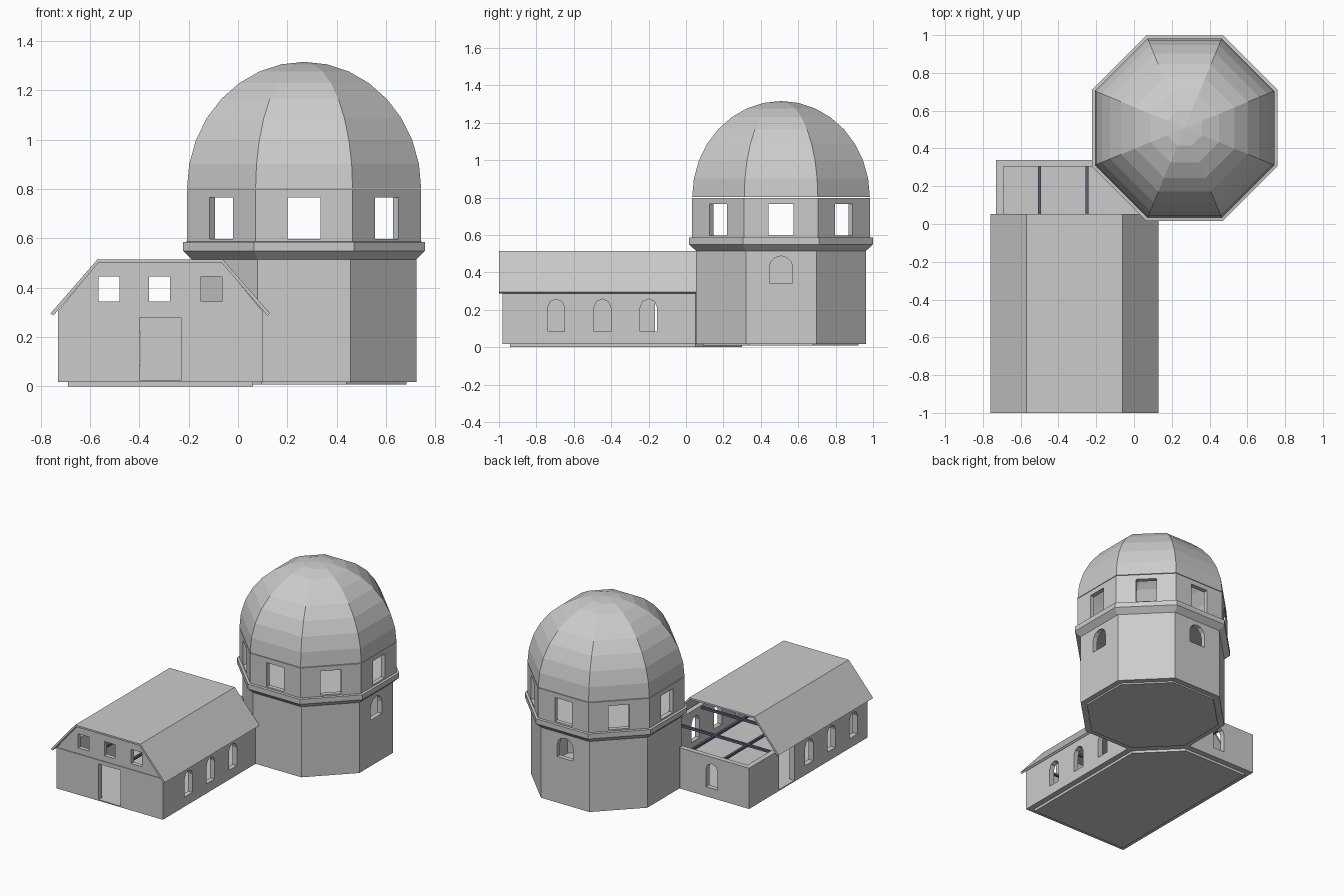
import bpy, bmesh, math
from mathutils import Matrix, Vector

if "Cube" in bpy.data.objects:
    bpy.data.objects.remove(bpy.data.objects["Cube"], do_unlink=True)


def material(name, rgb):
    m = bpy.data.materials.new(name)
    m.use_nodes = True
    m.diffuse_color = (*rgb, 1)
    m.node_tree.nodes["Principled BSDF"].inputs["Base Color"].default_value = (*rgb, 1)
    return m


stone = material("stone grey", (0.6, 0.6, 0.6))
timber = material("dark violet timber", (0.12, 0.11, 0.17))


def finish(name, bm, mat, matrix=Matrix()):
    bmesh.ops.recalc_face_normals(bm, faces=bm.faces)
    mesh = bpy.data.meshes.new(name)
    bm.to_mesh(mesh)
    bm.free()
    mesh.materials.append(mat)
    mesh.transform(matrix)
    obj = bpy.data.objects.new(name, mesh)
    bpy.context.collection.objects.link(obj)
    return obj


def prism(name, pts, lo, hi, axis="z", mat=stone, matrix=Matrix()):
    """Extrude a 2D outline along z (plan) or along y (elevation)."""
    def place(p, t):
        return (p[0], p[1], t) if axis == "z" else (p[0], t, p[1])
    bm = bmesh.new()
    face = bm.faces.new([bm.verts.new(place(p, lo)) for p in pts])
    new = bmesh.ops.extrude_face_region(bm, geom=[face])["geom"]
    shift = Vector(place((0, 0), hi - lo))
    bmesh.ops.translate(bm, vec=shift, verts=[g for g in new if isinstance(g, bmesh.types.BMVert)])
    return finish(name, bm, mat, matrix)


def rect(x0, y0, x1, y1):
    return [(x0, y0), (x1, y0), (x1, y1), (x0, y1)]


def arch(width, base, spring, segments):
    r = width / 2
    curve = [(r * math.cos(math.pi * i / segments), spring + r * math.sin(math.pi * i / segments))
             for i in range(segments + 1)]
    return [(-r, base), (r, base)] + curve


def opening(pts, x, y, angle=0):
    """Cutter for a wall whose normal is local y turned by angle."""
    m = Matrix.Translation((x, y, 0)) @ Matrix.Rotation(math.radians(angle), 4, "Z")
    c = prism("cutter", pts, -0.1, 0.1, "y", stone, m)
    c.hide_render = True
    return c


def cut(obj, cutters):
    for c in cutters:
        mod = obj.modifiers.new("cut", "BOOLEAN")
        mod.operation = "DIFFERENCE"
        mod.solver = "EXACT"
        mod.object = c
        bpy.context.view_layer.objects.active = obj
        bpy.ops.object.modifier_apply(modifier=mod.name)
        bpy.data.objects.remove(c, do_unlink=True)


CX, CY = 0.268, 0.508
SIDES = 8
COS = math.cos(math.pi / SIDES)


def octagon(name, profile, closed=True):
    """Spin an (apothem, z) profile into an eight-sided body on the tower axis."""
    a = math.pi / SIDES
    bm = bmesh.new()
    vs = [bm.verts.new((r, r * math.tan(a), z)) for r, z in profile]
    es = [bm.edges.new(p) for p in zip(vs, vs[1:])]
    if closed:
        es.append(bm.edges.new((vs[-1], vs[0])))
    bmesh.ops.spin(bm, geom=vs + es, cent=(0, 0, 0), axis=(0, 0, 1),
                   angle=2 * math.pi, steps=SIDES)
    bmesh.ops.remove_doubles(bm, verts=bm.verts, dist=0.0005)
    return finish(name, bm, stone, Matrix.Translation((CX, CY, 0)))


def disc(name, r, lo, hi):
    return octagon(name, [(0, lo), (r, lo), (r, hi), (0, hi)], False)


# Hall walls: hollow shell with its corner running into the tower
hall = prism("hall_walls", [(-0.73, -0.98), (0.1, -0.98), (0.1, 0.05), (-0.19, 0.34), (-0.73, 0.34)],
             0.018, 0.305)
room = prism("cutter", [(-0.692, -0.945), (0.065, -0.945), (0.065, 0.12), (-0.12, 0.305), (-0.692, 0.305)],
             0.026, 0.5)
hall_window = arch(0.09, 0.085, 0.212, 4)
cutters = [room,
           opening(rect(-0.4, 0.026, -0.23, 0.278), 0, -0.96),
           opening(rect(-0.085, 0.026, 0.085, 0.28), -0.71, -0.08, 90),
           opening(hall_window, -0.44, 0.32)]
for i in range(3):
    cutters.append(opening(hall_window, 0.08, -0.2 - 0.247 * i, 90))
    cutters.append(opening(hall_window, -0.71, -0.33 - 0.247 * i, 90))
cut(hall, cutters)
prism("hall_foundation", [(-0.69, -0.94), (0.06, -0.94), (0.06, 0.05), (-0.19, 0.3), (-0.69, 0.3)],
      0, 0.02)

# Front gable with three square windows
gable = prism("gable_wall", [(-0.73, 0.305), (0.1, 0.305), (-0.068, 0.506), (-0.564, 0.506)],
              -0.975, -0.945, "y")
cut(gable, [opening(rect(x, 0.345, x + 0.085, 0.445), 0, -0.96) for x in (-0.565, -0.36, -0.15)])

# Flat-topped roof, open underneath and at the back
prism("hall_roof", [(-0.76, 0.296), (-0.57, 0.515), (-0.062, 0.515), (0.13, 0.296),
                    (0.119, 0.287), (-0.068, 0.503), (-0.564, 0.503), (-0.749, 0.287)],
      -1, 0.053, "y")

# Ceiling beams
for i, x in enumerate((-0.5, -0.25)):
    prism(f"long_beam_{i + 1}", rect(x - 0.008, -0.95, x + 0.008, 0.306), 0.28, 0.296, mat=timber)
for i in range(4):
    y = 0.03 - 0.3 * i
    prism(f"cross_beam_{i + 1}", rect(-0.695, y - 0.008, 0.07, y + 0.008), 0.281, 0.297, mat=timber)

# Tower walls with ledge and upper storey
tower = octagon("tower_walls", [(0.455, 0.018), (0.455, 0.515), (0.491, 0.55), (0.491, 0.585),
                                (0.475, 0.587), (0.475, 0.798), (0.443, 0.798), (0.443, 0.55),
                                (0.422, 0.515), (0.422, 0.018)])
cutters = [opening(arch(0.125, 0.342, 0.425, 6), CX, CY + 0.45),
           opening(arch(0.125, 0.342, 0.425, 6), CX + 0.45, CY, 90)]
for k in range(SIDES):
    a = 2 * math.pi * k / SIDES
    cutters.append(opening(rect(-0.067, 0.597, 0.067, 0.765), CX + 0.46 * math.cos(a),
                           CY + 0.46 * math.sin(a), math.degrees(a) - 90))
cut(tower, cutters)
disc("tower_foundation", 0.415, 0.008, 0.022)
disc("tower_ground_floor", 0.43, 0.019, 0.03)
disc("tower_upper_floor", 0.448, 0.565, 0.59)

# Faceted dome shell
RINGS = 8


def arc(radius, base):
    steps = [math.pi / 2 * i / RINGS for i in range(RINGS + 1)]
    return [(radius * COS * math.cos(t) if i < RINGS else 0, base + radius * math.sin(t))
            for i, t in enumerate(steps)]


octagon("dome", arc(0.514, 0.802) + arc(0.482, 0.802)[::-1] + [(0.514 * COS, 0.802)], False)
